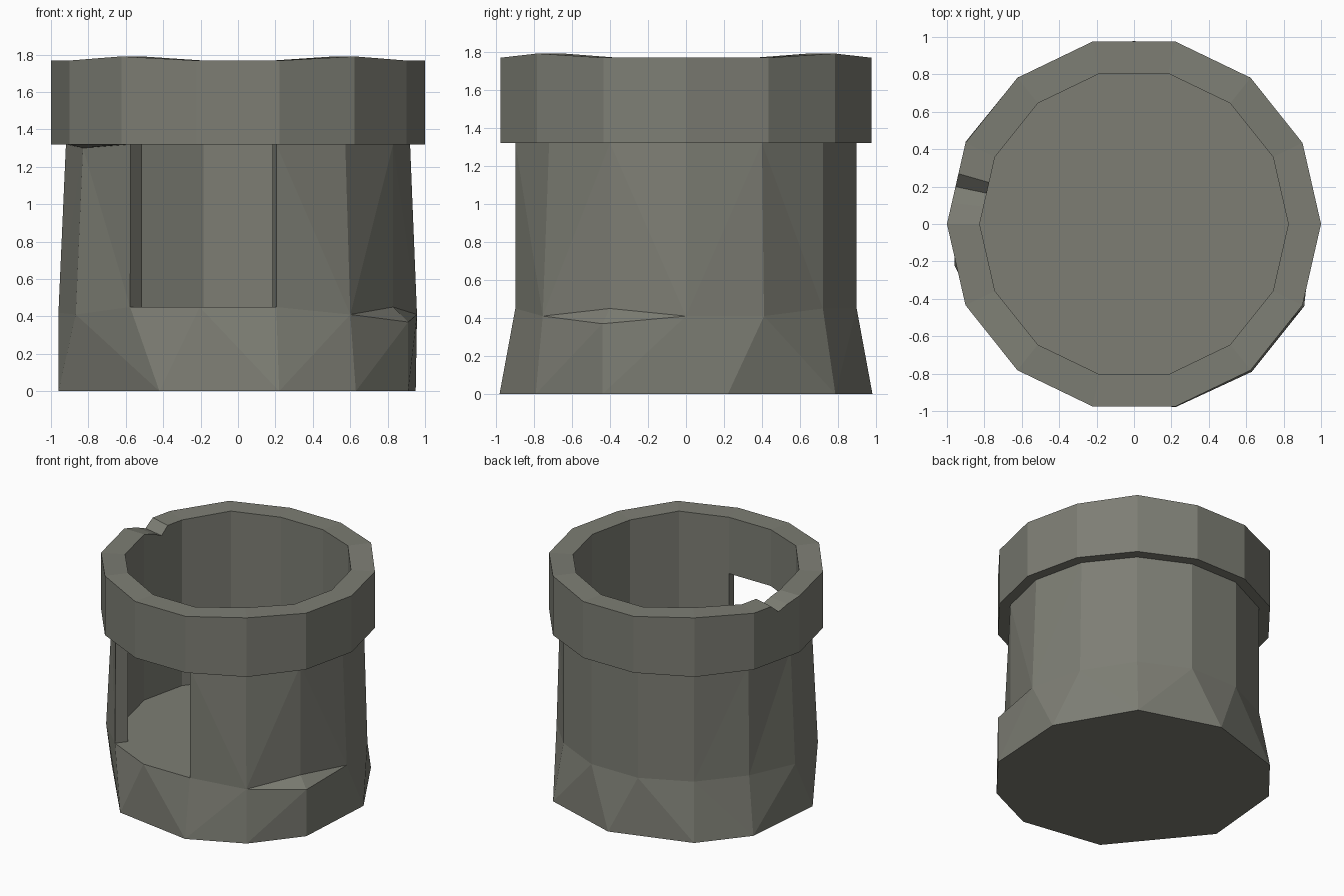
import bpy, bmesh, math
from mathutils import Vector

if "Cube" in bpy.data.objects:
    bpy.data.objects.remove(bpy.data.objects["Cube"])

N = 14
INNER, FLOOR, EAVE = 0.825, 0.45, 1.32
DOOR = (9, 10)                      # wall segments left open

stone = bpy.data.materials.new("grey stone")
stone.diffuse_color = (0.205, 0.208, 0.175, 1)
stone.use_nodes = True
stone.node_tree.nodes["Principled BSDF"].inputs["Base Color"].default_value = stone.diffuse_color


def pt(k, r, z):
    a = 2 * math.pi * k / N
    return Vector((r * math.cos(a), r * math.sin(a), z))


def make(name, faces):
    """Build a flat-shaded object from a list of point polygons."""
    bm = bmesh.new()
    for f in faces:
        bm.faces.new([bm.verts.new(p) for p in f])
    bmesh.ops.remove_doubles(bm, verts=bm.verts, dist=0.0005)
    bmesh.ops.dissolve_degenerate(bm, edges=bm.edges, dist=0.0005)
    me = bpy.data.meshes.new(name)
    bm.to_mesh(me)
    bm.free()
    me.materials.append(stone)
    ob = bpy.data.objects.new(name, me)
    bpy.context.collection.objects.link(ob)
    return ob


# shared loops: wall foot, wall top, inner foot
foot_r = [.957, .945, .92, .92, .92, .92, .93, .96, .963, .925, .92, .92, .963, .92]
foot_z = [.41, .41, .45, .45, .45, .45, .45, .42, .41, .45, .45, .45, .41, .45]
foot = [pt(k, foot_r[k], foot_z[k]) for k in range(N)]
head = [pt(k, .92, 1.30 if k == 8 else EAVE) for k in range(N)]
inner_low = [pt(k, INNER, FLOOR) for k in range(N)]
inner_head = [pt(k, INNER, EAVE) for k in range(N)]

# foundation: rough ten-sided footing stitched up to the wall foot
ground = [Vector((x, y, 0)) for x, y in (
    (.95, .22), (.62, .785), (0, .98), (-.62, .785), (-.9, .44),
    (-.96, -.22), (-.42, -.88), (.22, -.98), (.63, -.79), (.91, -.44))]
ledge = Vector((.91, -.44, .37))
skirt = foot[:13] + [ledge]
faces = [ground[::-1], inner_low]
i = j = 0
while i < N or j < len(ground):
    a, b = skirt[i % N], ground[j % 10]
    a2, b2 = skirt[(i + 1) % N], ground[(j + 1) % 10]
    if j >= 10 or (i < N and (a2 - b).length <= (a - b2).length):
        faces.append([a, b, a2])
        i += 1
    else:
        faces.append([a, b, b2])
        j += 1
# broken ledge and door sill
faces += [[foot[12], ledge, foot[13]], [foot[13], ledge, foot[0]]]
faces += [[inner_low[k], foot[k], foot[k + 1], inner_low[k + 1]] for k in DOOR]
make("foundation", faces)

# wall: outer and inner skins plus door jambs
faces = []
for k in range(N):
    n = (k + 1) % N
    if k in DOOR:
        continue
    if k in (8, 11, 13, 1):
        faces += [[foot[k], foot[n], head[k]], [foot[n], head[n], head[k]]]
    else:
        faces += [[foot[k], foot[n], head[n]], [foot[k], head[n], head[k]]]
    faces.append([inner_low[n], inner_low[k], inner_head[k], inner_head[n]])
faces.append([foot[9], head[9], inner_head[9], inner_low[9]])
faces.append([inner_low[11], inner_head[11], head[11], foot[11]])
make("wall", faces)

# parapet: thick ring with worn top and one chipped notch
rim = [(k, 1.79 if k in (2, 5, 9, 12) else 1.768) for k in range(N)]
rim[7:7] = [(6.38, 1.768), (6.54, 1.705), (6.74, 1.74)]
faces = []


def on_side(t, r, z):
    k = math.floor(t)
    return pt(k, r, z).lerp(pt(k + 1, r, z), t - k)


for m in range(len(rim)):
    (ta, za), (tb, zb) = rim[m], rim[(m + 1) % len(rim)]
    oa, ob = on_side(ta, 1, za), on_side(tb, 1, zb)
    ia, ib = on_side(ta, INNER, za), on_side(tb, INNER, zb)
    la, lb = on_side(ta, 1, EAVE), on_side(tb, 1, EAVE)
    ja, jb = on_side(ta, INNER, EAVE), on_side(tb, INNER, EAVE)
    faces += [[la, lb, ob, oa], [oa, ob, ib, ia], [ia, ib, jb, ja]]
for k in range(N):
    n = (k + 1) % N
    faces.append([pt(n, 1, EAVE), pt(k, 1, EAVE), head[k], head[n]])
    if k in DOOR:
        faces.append([head[n], head[k], inner_head[k], inner_head[n]])
make("parapet", faces)
